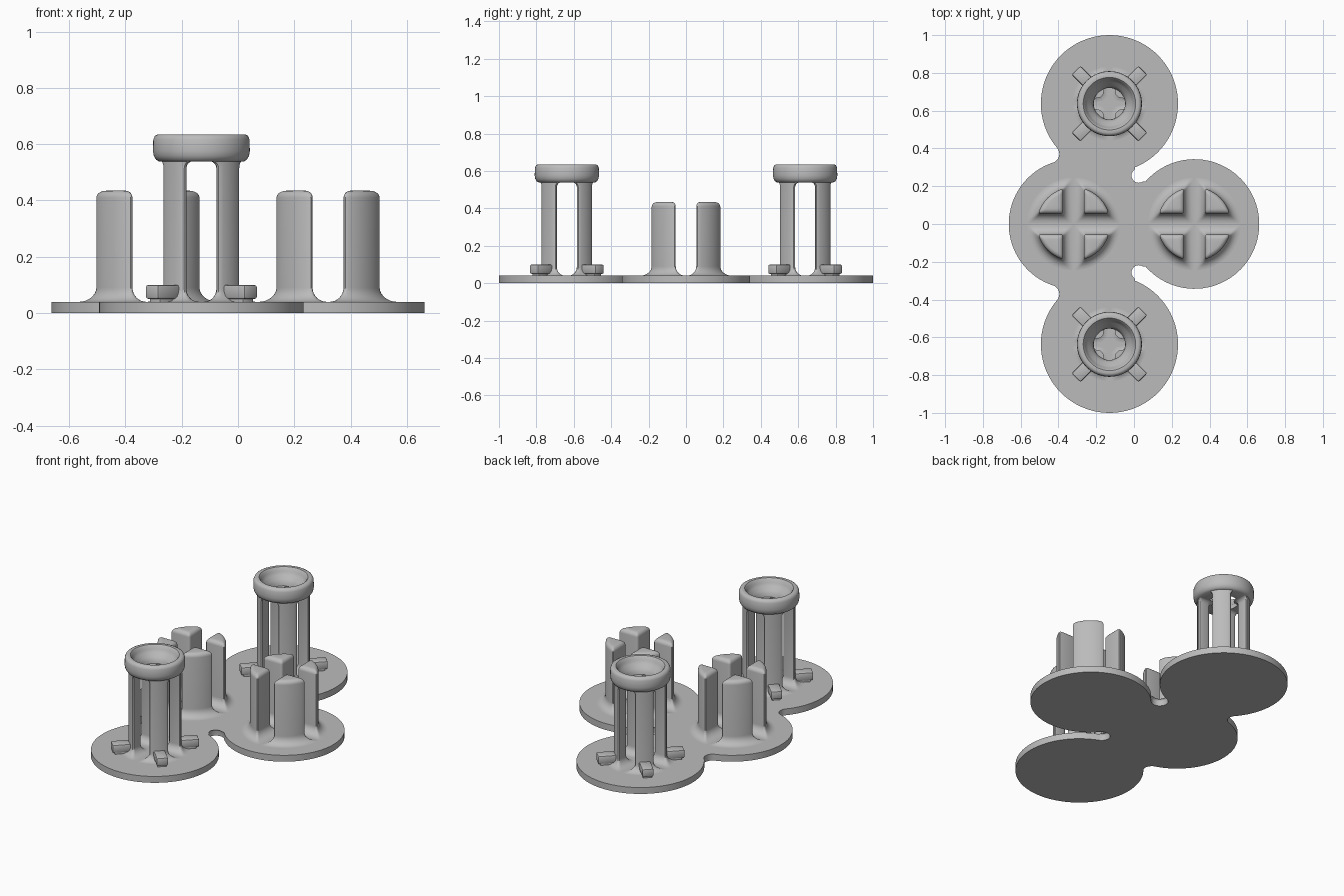
import bpy, bmesh
from math import sin, cos, pi, asin, atan2, hypot, sqrt, tau
from mathutils import Vector, Matrix

if "Cube" in bpy.data.objects:
    bpy.data.objects.remove(bpy.data.objects["Cube"])

GREY = (0.5, 0.5, 0.5, 1)
mat = bpy.data.materials.new("plain grey")
mat.use_nodes = True
mat.diffuse_color = GREY
mat.node_tree.nodes["Principled BSDF"].inputs["Base Color"].default_value = GREY

BASE = 0.04                                    # plate thickness
TOWERS = [("back", -0.13, 0.637), ("front", -0.13, -0.637)]
CLUSTERS = [("left", 0.32, 0), ("right", -0.32, 0)]


def finish(name, bm):
    bmesh.ops.recalc_face_normals(bm, faces=bm.faces)
    mesh = bpy.data.meshes.new(name)
    bm.to_mesh(mesh)
    bm.free()
    mesh.materials.append(mat)
    ob = bpy.data.objects.new(name, mesh)
    bpy.context.collection.objects.link(ob)
    bpy.ops.object.select_all(action='DESELECT')
    ob.select_set(True)
    bpy.context.view_layer.objects.active = ob
    bpy.ops.object.shade_smooth_by_angle(angle=0.7)


def loft(bm, rings, closed=False):
    """Skin rings of points, capping the ends unless the loft is closed."""
    rows = [[bm.verts.new(p) for p in ring] for ring in rings]
    pairs = list(zip(rows, rows[1:]))
    if closed:
        pairs.append((rows[-1], rows[0]))
    else:
        bm.faces.new(rows[0])
        bm.faces.new(rows[-1])
    for a, b in pairs:
        for i in range(len(a)):
            j = (i + 1) % len(a)
            bm.faces.new((a[i], a[j], b[j], b[i]))


def arc(c, r, a0, a1, n):
    return [(c[0] + r * cos(a0 + (a1 - a0) * i / n),
             c[1] + r * sin(a0 + (a1 - a0) * i / n)) for i in range(n + 1)]


def angle(p, q):
    return atan2(q[1] - p[1], q[0] - p[0])


# Base plate: four merged discs with filleted notches
def notch(c1, r1, c2, r2, f, side):
    """Centre of the fillet circle touching two discs."""
    d = hypot(c2[0] - c1[0], c2[1] - c1[1])
    ux, uy = (c2[0] - c1[0]) / d, (c2[1] - c1[1]) / d
    a = (d * d + (r1 + f) ** 2 - (r2 + f) ** 2) / (2 * d)
    h = sqrt((r1 + f) ** 2 - a * a) * side
    return c1[0] + ux * a + uy * h, c1[1] + uy * a - ux * h


def build_base():
    f = 0.048
    discs = [((0.32, 0), 0.343, -1), ((-0.13, 0.637), 0.363, 1),
             ((-0.32, 0), 0.343, 1), ((-0.13, -0.637), 0.363, -1)]
    n = len(discs)
    notches = [notch(*discs[i][:2], *discs[(i + 1) % n][:2], f, discs[i][2])
               for i in range(n)]
    outline = []
    for i, (c, r, _) in enumerate(discs):
        a0, a1 = angle(c, notches[i - 1]), angle(c, notches[i])
        outline += arc(c, r, a0, a0 + (a1 - a0) % tau, 64)[:-1]
        k, following = notches[i], discs[(i + 1) % n][0]
        b0, b1 = angle(k, c), angle(k, following)
        outline += arc(k, f, b0, b0 - (b0 - b1) % tau, 16)[:-1]
    bm = bmesh.new()
    loft(bm, [[(x, y, z) for x, y in outline] for z in (0, BASE)])
    rim = [e for e in bm.edges if all(v.co.z > BASE / 2 for v in e.verts)]
    bmesh.ops.bevel(bm, geom=rim, offset=0.01, segments=3, profile=0.5,
                    affect='EDGES')
    finish("base_plate", bm)


# Quarter-round posts
def bend(p, c, q):
    return [tuple((1 - t) ** 2 * p[i] + 2 * t * (1 - t) * c[i] + t * t * q[i]
                  for i in (0, 1)) for t in (0, 0.33, 0.67, 1)]


def sector(g, r, c, bore):
    """Quarter disc set back g from both axes, with rounded corners."""
    a0 = asin(g / r)
    far = r * cos(a0)
    b0 = a0 + c / r
    curve = arc((0, 0), r, b0, pi / 2 - b0, 12)
    low = bend((far - c, g), (far, g), curve[0])
    high = [(y, x) for x, y in reversed(low)]
    k = max(c, bore - g)
    return low + curve[1:-1] + high + bend((g, g + k), (g, g), (g + k, g))


def posts(bm, x, y, g, r, corner, bore, flare, upper):
    """Four posts around a centre; upper holds (z, inner, outer) offsets."""
    levels = [(BASE / 2, flare, flare)]
    for i in range(8, -1, -1):
        t = pi / 2 * i / 8
        o = flare * (1 - cos(t))
        levels.append((BASE + flare * (1 - sin(t)), o, o))
    levels += upper
    for k in range(4):
        spin = Matrix.Translation((x, y, 0)) @ Matrix.Rotation(k * pi / 2, 4, 'Z')
        loft(bm, [[spin @ Vector((px, py, z))
                   for px, py in sector(g - i, r + o, corner, bore)]
                  for z, i, o in levels])


def rounded_top(z, r):
    return [(z - r + r * sin(t), r * (cos(t) - 1), r * (cos(t) - 1))
            for t in [pi / 2 * i / 5 for i in range(6)]]


def box(bm, spin, r0, r1, width, z0, z1, bevel):
    """Radial block pointing outward along the local x axis."""
    size = Matrix.Diagonal((r1 - r0, width, z1 - z0, 1))
    at = Matrix.Translation(((r0 + r1) / 2, 0, (z0 + z1) / 2))
    geo = bmesh.ops.create_cube(bm, size=1, matrix=spin @ at @ size)
    edges = {e for v in geo["verts"] for e in v.link_edges}
    bmesh.ops.bevel(bm, geom=list(edges), offset=bevel, segments=2,
                    profile=0.5, affect='EDGES')


build_base()

for side, x, y in CLUSTERS:
    bm = bmesh.new()
    posts(bm, x, y, 0.055, 0.195, 0.015, 0, 0.05, rounded_top(0.435, 0.025))
    finish(side + "_post_cluster", bm)

# Collar section, from the funnel mouth round to the underside
COLLAR = [(0.083, 0.538), (0.086, 0.555), (0.097, 0.575), (0.115, 0.592),
          (0.126, 0.61), (0.131, 0.625), (0.139, 0.634), (0.155, 0.635),
          (0.165, 0.63), (0.171, 0.617), (0.172, 0.575), (0.169, 0.558),
          (0.161, 0.545), (0.15, 0.538)]

for side, x, y in TOWERS:
    # Slotted pillars, widening into the collar at the slot tops
    bm = bmesh.new()
    arch = [(0.515 + 0.025 * sin(t), 0.025 * (1 - cos(t)), 0)
            for t in [pi / 2 * i / 5 for i in range(6)]]
    posts(bm, x, y, 0.053, 0.15, 0.02, 0.075, 0.045, arch)
    finish(side + "_tower_pillars", bm)

    # Rounded collar
    bm = bmesh.new()
    n = 64
    loft(bm, [[(x + r * cos(tau * k / n), y + r * sin(tau * k / n), z)
               for r, z in COLLAR] for k in range(n)], closed=True)
    finish(side + "_tower_collar", bm)

    # Small tabs around the foot
    bm = bmesh.new()
    for k in range(4):
        spin = (Matrix.Translation((x, y, 0))
                @ Matrix.Rotation(pi / 4 + k * pi / 2, 4, 'Z'))
        box(bm, spin, 0.135, 0.25, 0.066, 0.05, 0.1, 0.008)
        box(bm, spin, 0.135, 0.235, 0.052, 0.03, 0.06, 0.004)
    finish(side + "_tower_tabs", bm)
